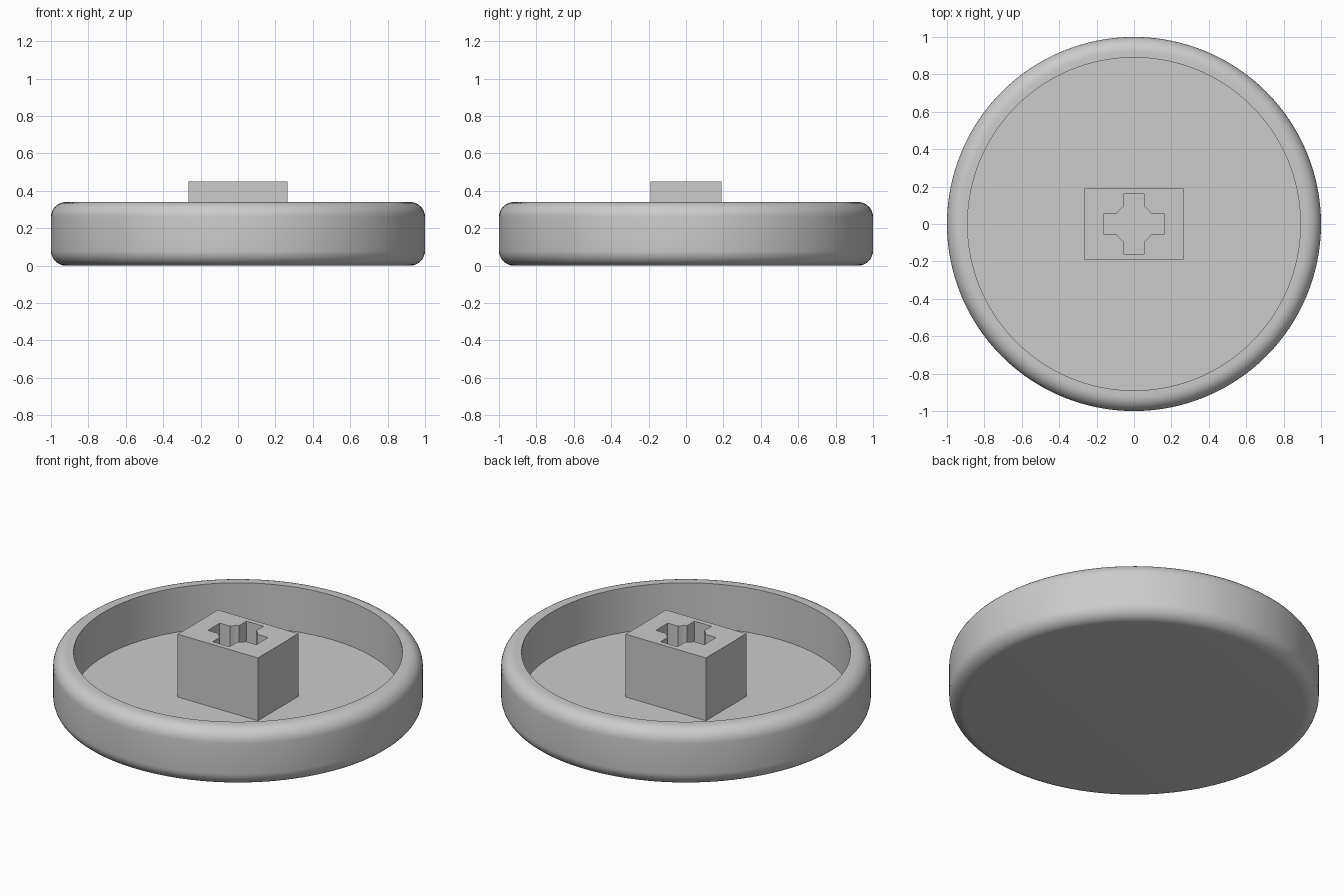
import bpy, bmesh
from math import sin, cos, asin, pi, tau
from mathutils import Vector

default = bpy.data.objects.get("Cube")
if default:
    bpy.data.objects.remove(default, do_unlink=True)

GREY = (0.6, 0.6, 0.6, 1.0)
plastic = bpy.data.materials.new("grey plastic")
plastic.use_nodes = True
plastic.diffuse_color = GREY
shader = next(n for n in plastic.node_tree.nodes if n.type == 'BSDF_PRINCIPLED')
shader.inputs["Base Color"].default_value = GREY


def finish(bm, name):
    """Turn a bmesh into a shaded object."""
    bmesh.ops.recalc_face_normals(bm, faces=bm.faces)
    mesh = bpy.data.meshes.new(name)
    bm.to_mesh(mesh)
    bm.free()
    mesh.materials.append(plastic)
    obj = bpy.data.objects.new(name, mesh)
    bpy.context.collection.objects.link(obj)
    bpy.ops.object.select_all(action='DESELECT')
    obj.select_set(True)
    bpy.context.view_layer.objects.active = obj
    bpy.ops.object.shade_smooth_by_angle(angle=pi / 6)
    return obj


def arc(cx, cy, r, start, end, steps):
    angles = [start + (end - start) * i / steps for i in range(steps + 1)]
    return [(cx + r * cos(a), cy + r * sin(a)) for a in angles]


# Round dish: a profile with rounded outer corners, spun about z
FLOOR, RIM, INNER, FILLET = 0.075, 0.34, 0.89, 0.08
profile = [(0, 0)]
profile += arc(1 - FILLET, FILLET, FILLET, -pi / 2, 0, 8)
profile += arc(1 - FILLET, RIM - FILLET, FILLET, 0, pi / 2, 8)
profile += [(INNER, RIM), (INNER, FLOOR), (0, FLOOR)]

bm = bmesh.new()
verts = [bm.verts.new((r, 0, z)) for r, z in profile]
edges = [bm.edges.new(pair) for pair in zip(verts, verts[1:])]
bmesh.ops.spin(bm, geom=verts + edges, cent=(0, 0, 0), axis=(0, 0, 1),
               angle=tau, steps=128, use_duplicate=False)
bmesh.ops.remove_doubles(bm, verts=bm.verts, dist=1e-4)
finish(bm, "round_dish")

# Hub block with a cross-shaped socket whose middle is a round bore
HALF_X, HALF_Y, TOP, BASE = 0.265, 0.19, 0.45, 0.07
ARM, HALF_W, BORE = 0.16, 0.056, 0.107
lead = asin(HALF_W / BORE)
quarter = [(ARM, -HALF_W), (ARM, HALF_W)] + arc(0, 0, BORE, lead, pi / 2 - lead, 4)
cross = []
for turn in range(4):
    c, s = (1, 0, -1, 0)[turn], (0, 1, 0, -1)[turn]
    cross += [(c * x - s * y, s * x + c * y) for x, y in quarter]
outline = [(-HALF_X, -HALF_Y), (HALF_X, -HALF_Y), (HALF_X, HALF_Y), (-HALF_X, HALF_Y)]

bm = bmesh.new()
edges = []
for loop in (outline, cross):
    ring = [bm.verts.new((x, y, BASE)) for x, y in loop]
    edges += [bm.edges.new((a, b)) for a, b in zip(ring, ring[1:] + ring[:1])]
bmesh.ops.triangle_fill(bm, edges=edges, use_beauty=True, normal=(0, 0, 1))
raised = bmesh.ops.extrude_face_region(bm, geom=bm.faces[:], use_keep_orig=True)
bmesh.ops.translate(bm, vec=Vector((0, 0, TOP - BASE)),
                    verts=[g for g in raised["geom"] if isinstance(g, bmesh.types.BMVert)])
finish(bm, "hub_block")
